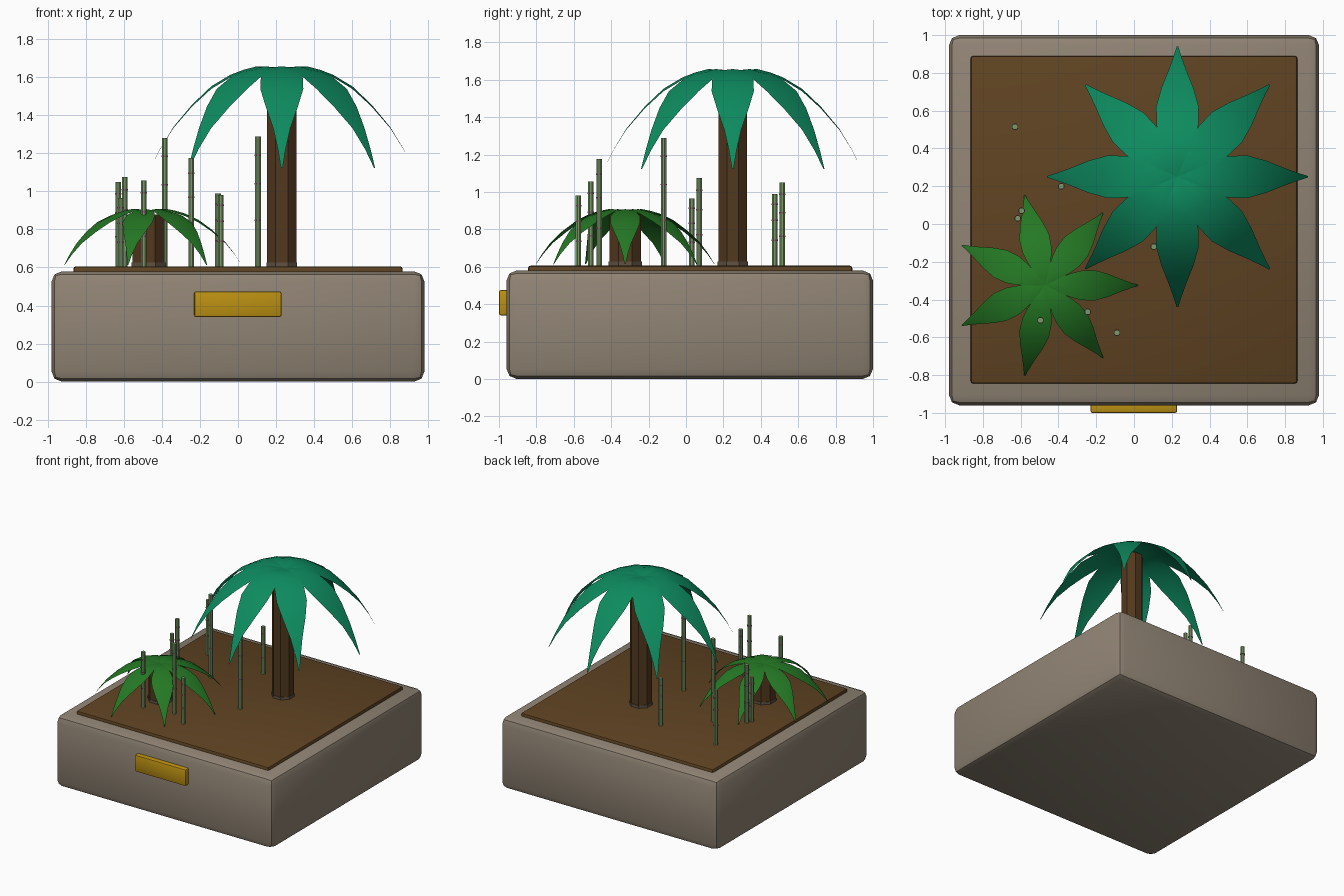
import bpy, bmesh, math
from mathutils import Matrix, Vector

cube = bpy.data.objects.get("Cube")
if cube:
    bpy.data.objects.remove(cube, do_unlink=True)


def material(name, rgb):
    m = bpy.data.materials.new(name)
    m.use_nodes = True
    m.diffuse_color = (*rgb, 1)
    m.node_tree.nodes["Principled BSDF"].inputs["Base Color"].default_value = (*rgb, 1)
    return m


STONE = material("warm grey stone", (0.28, 0.23, 0.175))
SOIL = material("brown soil", (0.115, 0.056, 0.016))
GOLD = material("gold", (0.5, 0.28, 0.006))
BARK = material("dark bark", (0.085, 0.04, 0.013))
COLLAR = material("grey brown collar", (0.12, 0.085, 0.055))
TEAL = material("teal leaf", (0.004, 0.26, 0.115))
GREEN = material("green leaf", (0.018, 0.19, 0.018))
STALK = material("sage stalk", (0.2, 0.32, 0.14))
NODE = material("mauve node", (0.22, 0.13, 0.14))


def finish(name, bm, mats, smooth=True):
    bmesh.ops.recalc_face_normals(bm, faces=bm.faces)
    mesh = bpy.data.meshes.new(name)
    bm.to_mesh(mesh)
    bm.free()
    for m in mats:
        mesh.materials.append(m)
    ob = bpy.data.objects.new(name, mesh)
    bpy.context.collection.objects.link(ob)
    if smooth:
        bpy.ops.object.select_all(action='DESELECT')
        ob.select_set(True)
        bpy.context.view_layer.objects.active = ob
        bpy.ops.object.shade_smooth_by_angle(angle=math.radians(35))
    return ob


def block(name, low, high, bevel, mat):
    low, high = Vector(low), Vector(high)
    bm = bmesh.new()
    bmesh.ops.create_cube(bm, size=1, matrix=Matrix.Translation((low + high) / 2)
                          @ Matrix.Diagonal((*(high - low), 1)))
    bmesh.ops.bevel(bm, geom=bm.edges[:], offset=bevel, segments=2,
                    profile=0.5, affect='EDGES')
    return finish(name, bm, [mat])


def prism(bm, x, y, z0, z1, radius, sides, slot=0):
    """Upright prism with a face towards the front."""
    old = set(bm.faces)
    place = Matrix.Translation((x, y, (z0 + z1) / 2)) @ Matrix.Rotation(math.pi / sides, 4, 'Z')
    bmesh.ops.create_cone(bm, cap_ends=True, segments=sides, radius1=radius,
                          radius2=radius, depth=z1 - z0, matrix=place)
    for f in set(bm.faces) - old:
        f.material_index = slot


# Frond: distance from the crown, height relative to the top, half width
FROND = [(0, -.015, .012), (.06, -.005, .03), (.13, 0, .065), (.2, -.018, .092),
         (.27, -.045, .11), (.37, -.105, .113), (.47, -.2, .085),
         (.57, -.32, .045), (.64, -.435, .02), (.69, -.535, .004)]


def palm(name, x, y, top, trunk_radius, leaves, reach, drop, mat):
    bm = bmesh.new()
    prism(bm, x, y, .6, top - .03, trunk_radius, 8)
    prism(bm, x, y, .6, .627, trunk_radius + .004, 8, 1)
    finish(name + "_trunk", bm, [BARK, COLLAR], smooth=False)

    # Drooping fronds with a slightly raised midrib
    bm = bmesh.new()
    for i in range(leaves):
        turn = Matrix.Translation((x, y, top)) @ Matrix.Rotation(math.tau * i / leaves, 4, 'Z')
        rows = []
        for r, z, w in FROND:
            rows.append([bm.verts.new(turn @ Vector((r * reach, side * w * reach,
                                                     z * drop - abs(side) * w * .12)))
                         for side in (-1, 0, 1)])
        for a, b in zip(rows, rows[1:]):
            for k in range(2):
                bm.faces.new((a[k], b[k], b[k + 1], a[k + 1]))
    finish(name + "_fronds", bm, [mat])


# Planter, soil bed and front plaque
block("planter", (-.98, -.96, 0), (.98, 1, .58), .055, STONE)
block("soil", (-.865, -.845, .54), (.865, .89, .606), .015, SOIL)
block("plaque", (-.23, -1, .34), (.228, -.93, .475), .01, GOLD)

# Two palms
palm("tall_palm", .23, .25, 1.657, .083, 8, 1, 1, TEAL)
palm("small_palm", -.47, -.325, .908, .092, 7, .71, .55, GREEN)

# Thin jointed stalks: x, y, top height
STALKS = [(-.63, .515, 1.05), (-.595, .07, 1.075), (-.615, .03, .965),
          (-.495, -.51, 1.057), (-.385, .2, 1.28), (-.245, -.465, 1.175),
          (-.105, .475, .99), (-.09, -.575, .98), (.105, -.12, 1.287)]
for i, (x, y, top) in enumerate(STALKS):
    bm = bmesh.new()
    prism(bm, x, y, .59, top, .016, 8)
    for part in (.36, .64, .86):
        z = .6 + (top - .6) * part
        prism(bm, x, y, z - .004, z + .004, .0185, 8, 1)
    finish(f"stalk_{i + 1}", bm, [STALK, NODE], smooth=False)
